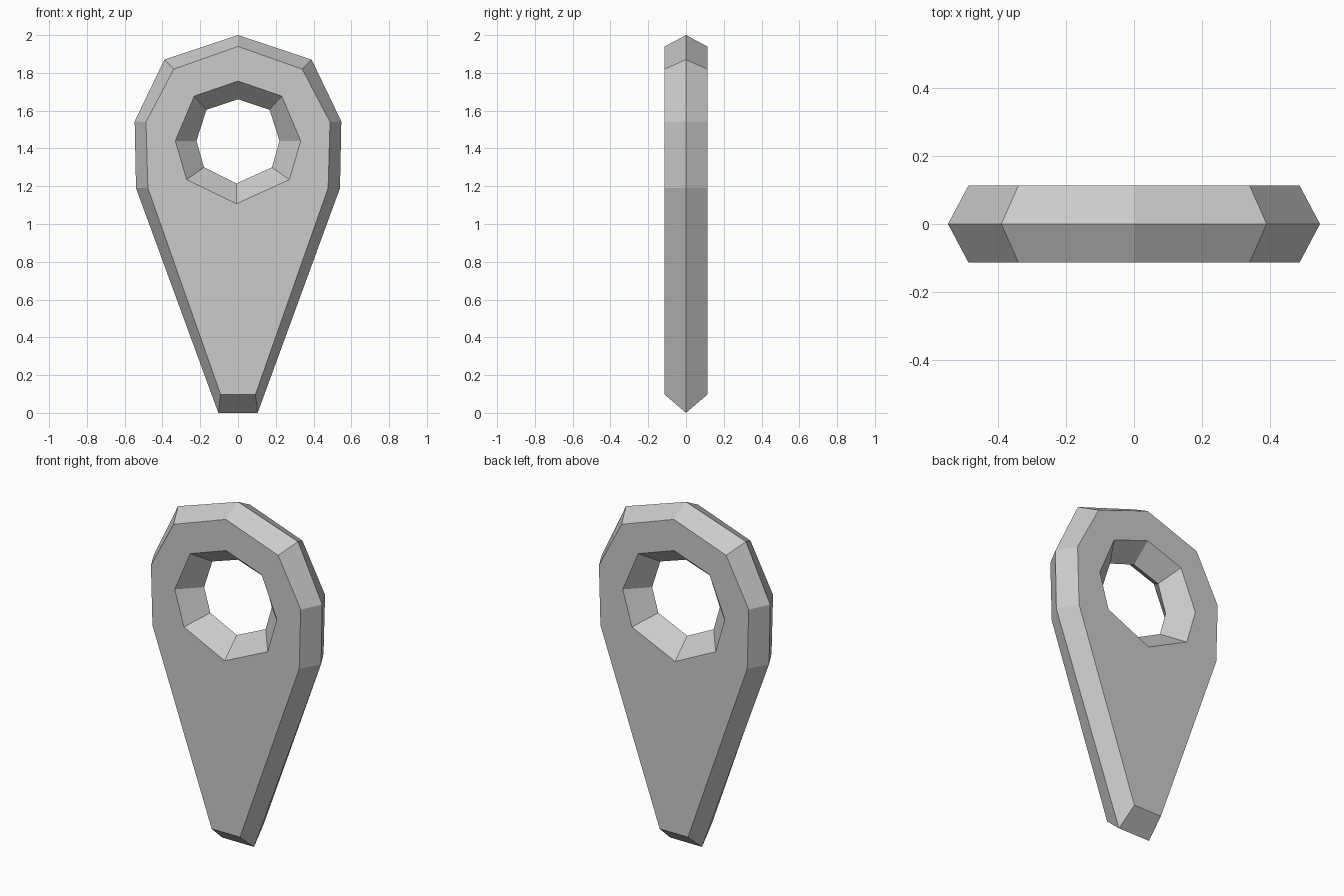
import bpy, bmesh

cube = bpy.data.objects.get("Cube")
if cube:
    bpy.data.objects.remove(cube, do_unlink=True)

HALF_DEPTH = 0.113

# Half profiles (x, z) from the top down the left side
RIM_MID = [(0, 2.0), (0.39, 1.87), (0.547, 1.543), (0.54, 1.19), (0.104, 0)]
RIM_FACE = [(0, 1.94), (0.34, 1.82), (0.487, 1.54), (0.477, 1.19), (0.092, 0.097)]
HOLE_MID = [(0, 1.66), (0.167, 1.605), (0.22, 1.44), (0.18, 1.3), (-0.008, 1.215)]
HOLE_FACE = [(0, 1.757), (0.232, 1.677), (0.332, 1.44), (0.272, 1.235), (-0.008, 1.107)]


def mirrored(half, closed_tip):
    """Complete a half profile; a closed tip is a single bottom point."""
    other = half[1:-1] if closed_tip else half[1:]
    return half + [(-x, z) for x, z in reversed(other)]


def ring(bm, profile, y):
    verts = [bm.verts.new((x, y, z)) for x, z in profile]
    edges = [bm.edges.new((v, verts[(i + 1) % len(verts)])) for i, v in enumerate(verts)]
    return verts, edges


def band(bm, a, b):
    for i in range(len(a)):
        j = (i + 1) % len(a)
        bm.faces.new((a[i], a[j], b[j], b[i]))


bm = bmesh.new()
caps = {-1: [], 1: []}

# Bevelled outer rim and bevelled hole, each ridged at mid depth
for mid, face, tip in ((RIM_MID, RIM_FACE, False), (HOLE_MID, HOLE_FACE, True)):
    mid_verts, _ = ring(bm, mirrored(mid, tip), 0)
    for side in caps:
        verts, edges = ring(bm, mirrored(face, tip), side * HALF_DEPTH)
        band(bm, mid_verts, verts)
        caps[side] += edges

# Flat front and back around the hole
for side, edges in caps.items():
    bmesh.ops.triangle_fill(bm, use_beauty=True, edges=edges, normal=(0, side, 0))

bmesh.ops.recalc_face_normals(bm, faces=bm.faces[:])
mesh = bpy.data.meshes.new("pointed_ring_plate")
bm.to_mesh(mesh)
bm.free()

grey = bpy.data.materials.new("light_grey")
grey.use_nodes = True
color = (0.6, 0.6, 0.6, 1)
grey.diffuse_color = color
grey.node_tree.nodes["Principled BSDF"].inputs["Base Color"].default_value = color
mesh.materials.append(grey)

plate = bpy.data.objects.new("pointed_ring_plate", mesh)
bpy.context.collection.objects.link(plate)
